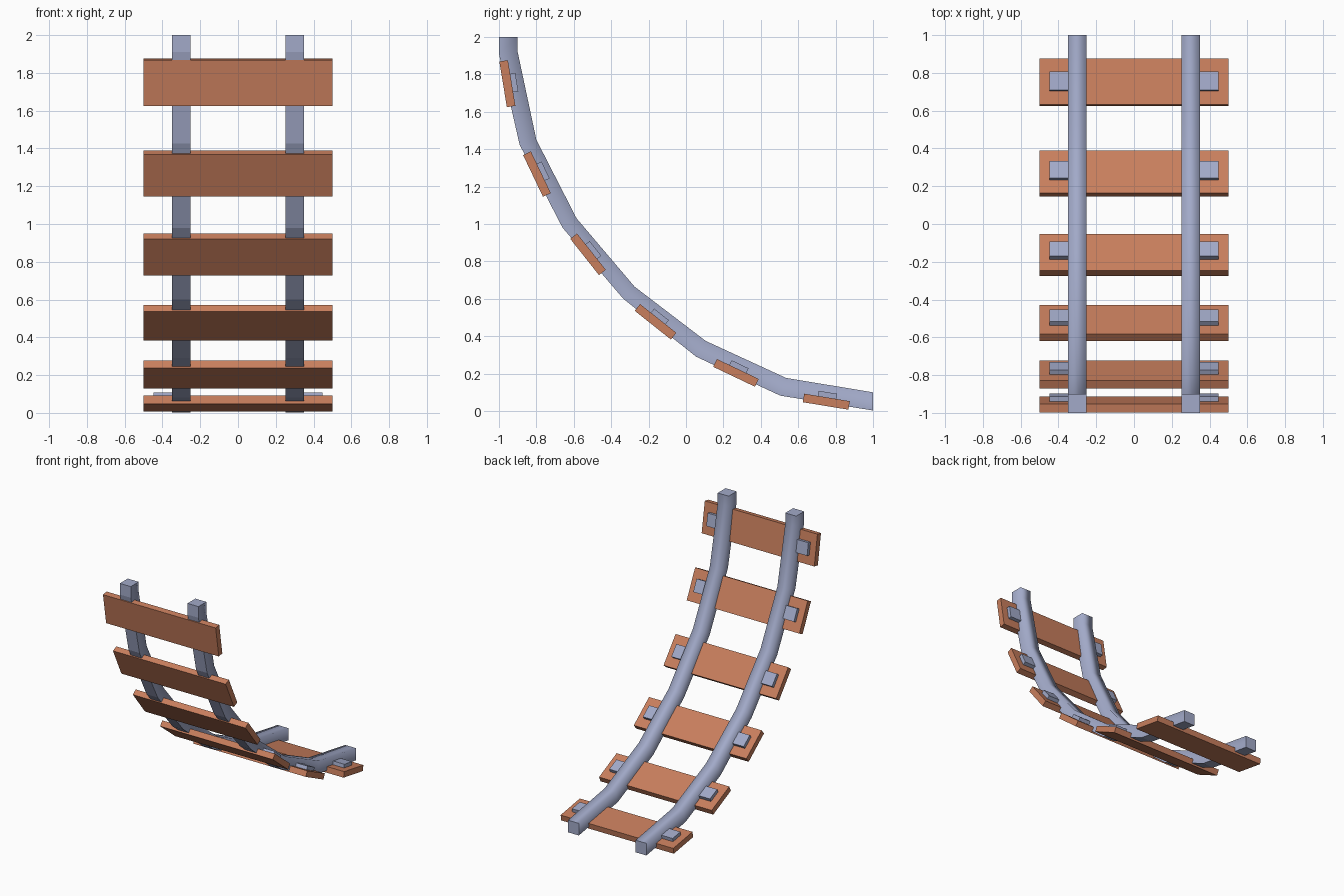
import bpy, bmesh, math
from mathutils import Matrix, Vector

if "Cube" in bpy.data.objects:
    bpy.data.objects.remove(bpy.data.objects["Cube"], do_unlink=True)


def material(name, color):
    m = bpy.data.materials.new(name)
    m.use_nodes = True
    m.diffuse_color = color
    m.node_tree.nodes["Principled BSDF"].inputs["Base Color"].default_value = color
    return m


steel = material("blue grey steel", (0.36, 0.40, 0.58, 1))
wood = material("brown wood", (0.58, 0.21, 0.11, 1))


def make_object(name, bm, mat, is_sharp):
    """Finish a mesh with smooth faces and sharp edges chosen by a rule."""
    bmesh.ops.recalc_face_normals(bm, faces=bm.faces)
    for f in bm.faces:
        f.smooth = True
    for e in bm.edges:
        e.smooth = not is_sharp(e)
    me = bpy.data.meshes.new(name)
    bm.to_mesh(me)
    bm.free()
    me.materials.append(mat)
    ob = bpy.data.objects.new(name, me)
    bpy.context.scene.collection.objects.link(ob)
    return ob


# Side profile of a rail as (y, z): upper running surface and underside
UPPER = [(-0.90, 2.0), (-0.90, 1.92), (-0.80, 1.45), (-0.585, 1.03),
         (-0.275, 0.665), (0.105, 0.375), (0.535, 0.177), (1.0, 0.10)]
LOWER = [(-1.0, 2.0), (-1.0, 1.91), (-0.89, 1.425), (-0.66, 0.98),
         (-0.335, 0.60), (0.055, 0.29), (0.505, 0.082), (1.0, 0.003)]
RAIL_X, RAIL_W = 0.30, 0.097


def build_rail(name, x):
    bm = bmesh.new()
    rings = []
    for up, low in zip(UPPER, LOWER):
        rings.append([bm.verts.new((x + s * RAIL_W / 2, y, z))
                      for s, (y, z) in ((-1, up), (1, up), (1, low), (-1, low))])
    for a, b in zip(rings, rings[1:]):
        for i in range(4):
            j = (i + 1) % 4
            bm.faces.new((a[i], a[j], b[j], b[i]))
    bm.faces.new(rings[0])
    bm.faces.new(rings[-1])
    under = {v for r in rings for v in r[2:]}
    ends = [set(rings[0]), set(rings[-1])]

    # Square ends and crisp underside corners, soft upper corners
    def sharp(e):
        vs = set(e.verts)
        return vs <= under or any(vs <= end for end in ends)
    make_object(name, bm, steel, sharp)


def build_block(name, size, offset, place, mat):
    bm = bmesh.new()
    bmesh.ops.create_cube(bm, size=1)
    bm.transform(Matrix.Translation(offset) @ Matrix.Diagonal((*size, 1)))
    ob = make_object(name, bm, mat, lambda e: True)
    ob.matrix_world = place


for side, sx in (("left", 1), ("right", -1)):
    build_rail(side + "_rail", sx * RAIL_X)

# Sleepers follow the curve: (y, z, downward slope in degrees)
SLEEPERS = [(-0.955, 1.75, 80.7), (-0.797, 1.267, 64.5), (-0.524, 0.838, 51.6),
            (-0.163, 0.477, 38.4), (0.267, 0.204, 25.5), (0.75, 0.050, 9.3)]
THICK, PLATE_H = 0.046, 0.028

for n, (y, z, slope) in enumerate(SLEEPERS, 1):
    place = Matrix.Translation((0, y, z)) @ Matrix.Rotation(-math.radians(slope), 4, "X")
    build_block(f"sleeper_{n}", (1.0, 0.247, THICK), Vector(), place, wood)
    # Fixing plates reach out from beneath each rail
    for side, sx in (("left", 1), ("right", -1)):
        build_block(f"{side}_fixing_plate_{n}", (0.18, 0.10, PLATE_H),
                    Vector((sx * 0.357, 0, (THICK + PLATE_H) / 2)), place, steel)
